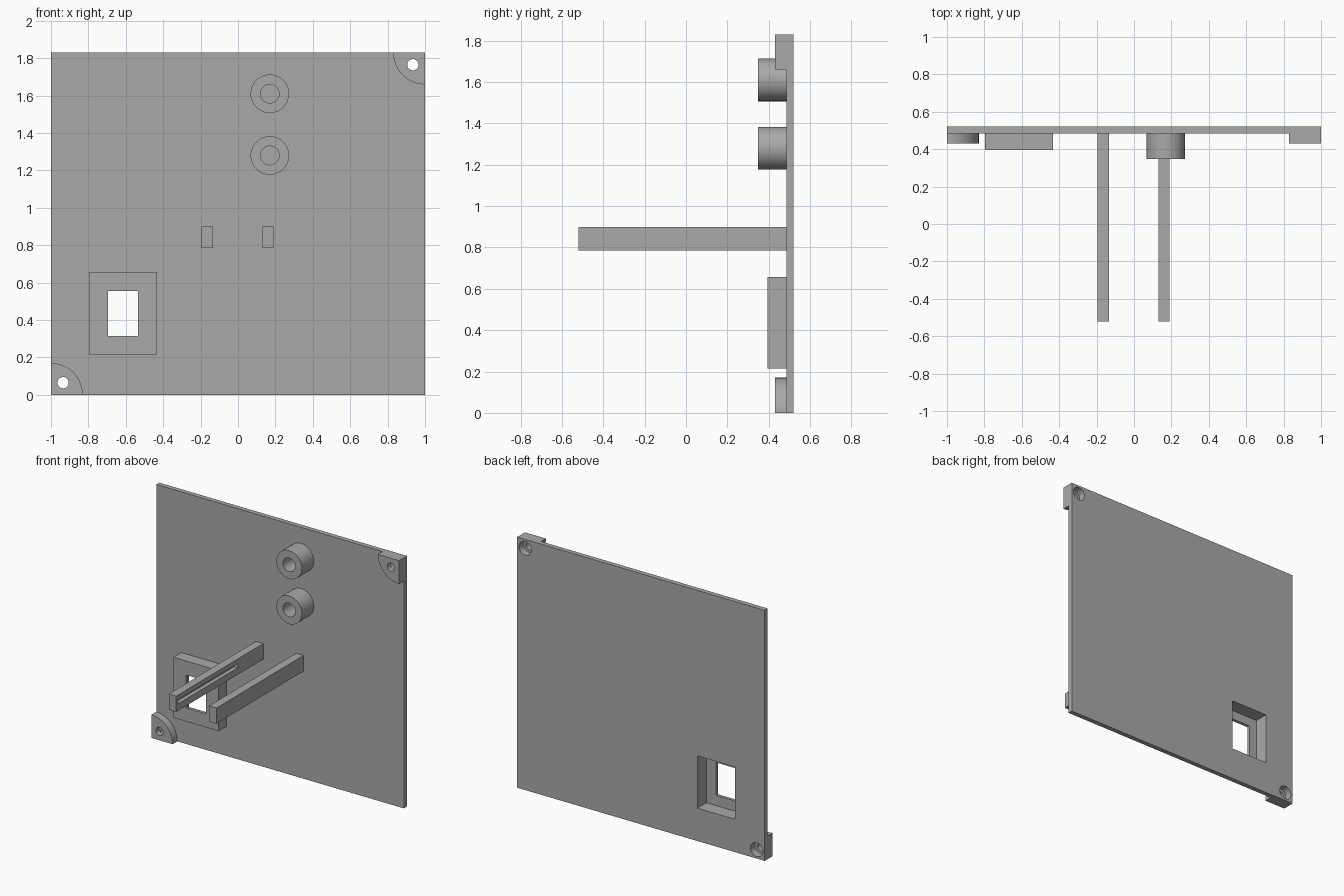
import bpy
import bmesh
from math import pi, cos, sin, radians
from mathutils import Matrix, Vector

default = bpy.data.objects.get("Cube")
if default:
    bpy.data.objects.remove(default, do_unlink=True)

# Single matte grey plastic
grey = bpy.data.materials.new("grey_plastic")
grey.use_nodes = True
colour = (0.4, 0.4, 0.4, 1)
grey.diffuse_color = colour
grey.node_tree.nodes["Principled BSDF"].inputs["Base Color"].default_value = colour

WIDTH, HEIGHT = 2.0, 1.83
BACK, FACE = 0.52, 0.485      # plate back and front planes
FRONT = -0.52                 # rail tips
OVER = 0.05                   # cutter overshoot


def finish(name, bm):
    bmesh.ops.recalc_face_normals(bm, faces=bm.faces)
    mesh = bpy.data.meshes.new(name)
    bm.to_mesh(mesh)
    bm.free()
    obj = bpy.data.objects.new(name, mesh)
    bpy.context.collection.objects.link(obj)
    mesh.materials.append(grey)
    return obj


def box(name, x, y, z):
    bm = bmesh.new()
    centre = Vector([(a + b) / 2 for a, b in (x, y, z)])
    size = [b - a for a, b in (x, y, z)]
    bmesh.ops.create_cube(bm, size=1,
                          matrix=Matrix.Translation(centre) @ Matrix.Diagonal((*size, 1)))
    return finish(name, bm)


def prism(name, outline, y):
    """Extrude an (x, z) outline between two y planes."""
    bm = bmesh.new()
    face = bm.faces.new([bm.verts.new((px, y[0], pz)) for px, pz in outline])
    extruded = bmesh.ops.extrude_face_region(bm, geom=[face])["geom"]
    verts = [v for v in extruded if isinstance(v, bmesh.types.BMVert)]
    bmesh.ops.translate(bm, verts=verts, vec=(0, y[1] - y[0], 0))
    return finish(name, bm)


def arc(x, z, radius, start, sweep, steps):
    return [(x + radius * cos(start + sweep * i / steps),
             z + radius * sin(start + sweep * i / steps)) for i in range(steps + 1)]


def cylinder(name, x, z, radius, y):
    return prism(name, arc(x, z, radius, 0, 2 * pi, 64)[:-1], y)


def cut(obj, *cutters):
    """Subtract each cutter, then discard it."""
    for cutter in cutters:
        mod = obj.modifiers.new("cut", 'BOOLEAN')
        mod.operation = 'DIFFERENCE'
        mod.solver = 'EXACT'
        mod.object = cutter
        bpy.context.view_layer.objects.active = obj
        bpy.ops.object.modifier_apply(modifier=mod.name)
        bpy.data.objects.remove(cutter, do_unlink=True)


parts = []

# Back plate and the framed window box on its front
plate = box("back_plate", (-WIDTH / 2, WIDTH / 2), (FACE, BACK), (0, HEIGHT))
frame = box("window_frame", (-0.797, -0.433), (0.395, FACE), (0.215, 0.657))
for obj in (plate, frame):
    cut(obj, box("pocket_cutter", (-0.76, -0.456), (0.417, BACK + OVER), (0.24, 0.622)))
cut(frame, box("window_cutter", (-0.695, -0.535), (0.3, BACK), (0.315, 0.555)))
parts += [plate, frame]

# Quarter-round corner tabs with counterbored screw holes
INSET = 0.065
for name, x, z, start, side in (("lower_corner_tab", -1, 0, 0, 1),
                                ("upper_corner_tab", 1, HEIGHT, pi, -1)):
    outline = [(x, z)] + arc(x, z, 0.17, start, pi / 2, 24)
    tab = prism(name, outline, (0.43, FACE))
    hx, hz = x + side * INSET, z + side * INSET
    for obj in (plate, tab):
        cut(obj, cylinder("bore_cutter", hx, hz, 0.05, (0.468, BACK + OVER)))
    cut(tab, cylinder("screw_cutter", hx, hz, 0.03, (0.35, BACK)))
    parts.append(tab)

# Hollow round bosses
for name, z in (("upper_boss", 1.61), ("lower_boss", 1.28)):
    boss = cylinder(name, 0.17, z, 0.103, (0.347, FACE))
    cut(boss, cylinder("boss_cutter", 0.17, z, 0.05, (0.3, FACE + OVER)))
    parts.append(boss)

# Support rails with a slot along each inner face
for name, x0, x1, inner in (("right_rail", -0.195, -0.135, -0.135),
                            ("left_rail", 0.13, 0.19, 0.13)):
    rail = box(name, (x0, x1), (FRONT, FACE), (0.785, 0.9))
    cut(rail, box("slot_cutter", (inner - 0.03, inner + 0.03),
                  (FRONT + 0.02, 0.19), (0.835, 0.867)))
    parts.append(rail)

# Smooth the round walls, keep edges crisp
bpy.ops.object.select_all(action='DESELECT')
for obj in parts:
    obj.select_set(True)
bpy.context.view_layer.objects.active = plate
bpy.ops.object.shade_smooth_by_angle(angle=radians(30))
